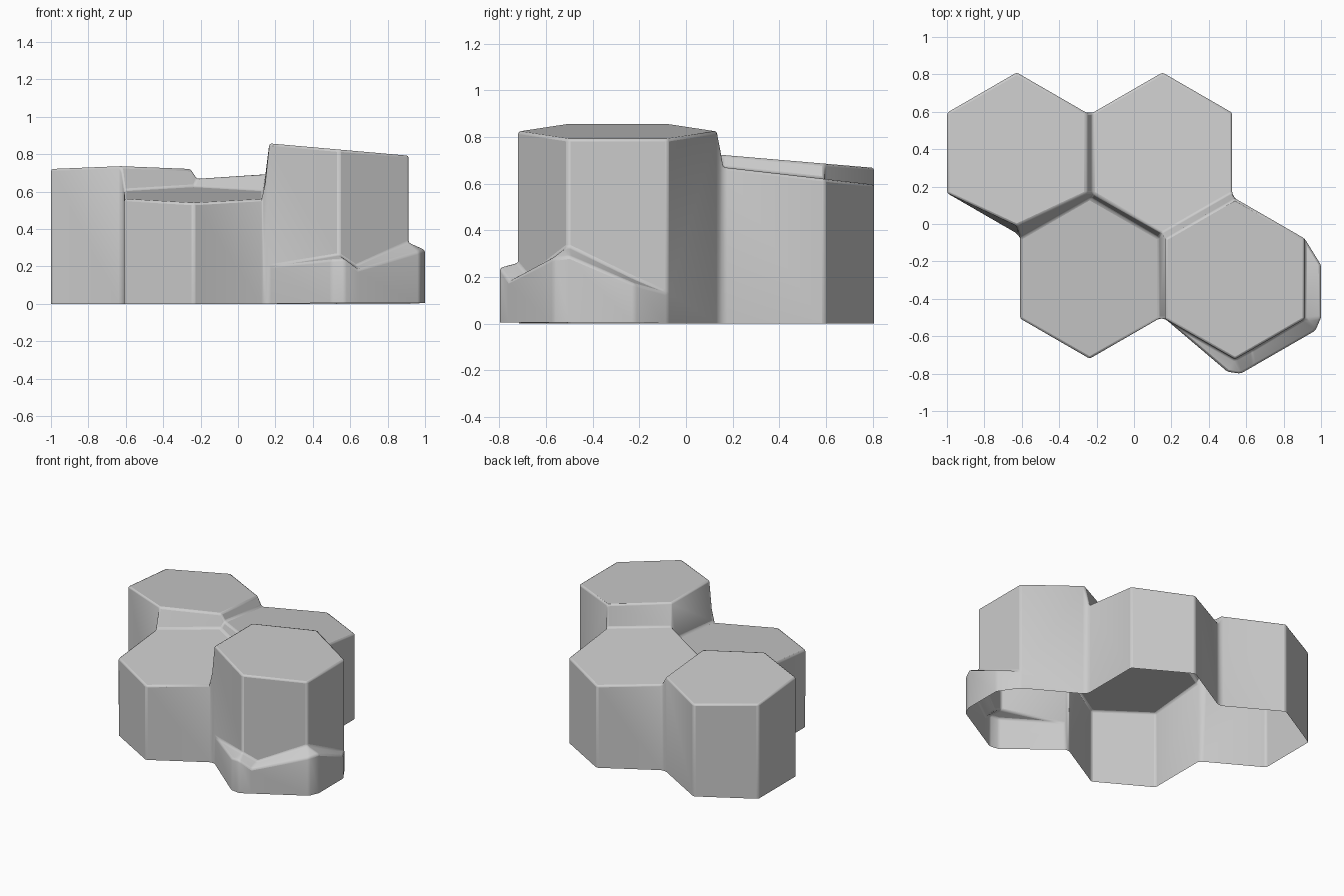
import bpy, bmesh, math

cube = bpy.data.objects.get("Cube")
if cube:
    bpy.data.objects.remove(cube, do_unlink=True)

# Corner order of every column, counter-clockwise from the back
N, NW, SW, S, SE, NE = range(6)
RADIUS = 0.43

# Column: centre x, centre y, top height at centre, slope in x, slope in y
COLUMNS = {
    "back_left": (-0.627, 0.38, 0.704, 0, -0.085),
    "back_mid": (0.152, 0.38, 0.645, 0, -0.115),
    "front_left": (-0.237, -0.29, 0.582, 0, 0.1),
    "front_right": (0.54, -0.293, 0.825, -0.088, 0),
}
# Neighbours: higher or first column, its edge, other column, its edge
SHARED = [
    ("back_left", SE, "back_mid", NW),
    ("back_left", S, "front_left", N),
    ("back_mid", SW, "front_left", NE),
    ("back_mid", S, "front_right", N),
    ("front_left", SE, "front_right", NW),
]

bm = bmesh.new()
top, ground, waist = {}, {}, {}


def face(points):
    """Add a face, ignoring repeated corners."""
    unique = list(dict.fromkeys(points))
    if len(unique) > 2:
        bm.faces.new(unique)


def drop(key):
    """Corner vertices from top to ground."""
    return [top[key]] + ([waist[key]] if key in waist else []) + [ground[key]]


def wall(a, b):
    face(drop(a) + drop(b)[::-1])


# Sloped hexagonal tops
for name, (cx, cy, h, sx, sy) in COLUMNS.items():
    for i in range(6):
        a = math.radians(90 + 60 * i)
        dx, dy = RADIUS * math.cos(a), RADIUS * math.sin(a)
        ground[name, i] = bm.verts.new((cx + dx, cy + dy, 0))
        if (name, i) == ("back_left", S):
            dy += 0.04
        top[name, i] = bm.verts.new((cx + dx, cy + dy, h + sx * dx + sy * dy))
    face([top[name, i] for i in range(6)])

# Flared skirt around the foot of the front right column
D = "front_right"


def on_corner(i, z):
    return bm.verts.new((ground[D, i].co.x, ground[D, i].co.y, z))


w_sw, w_s, w_se, w_ne = (on_corner(i, z) for i, z in
                         ((SW, 0.2), (S, 0.26), (SE, 0.33), (NE, 0.13)))
w_mid = bm.verts.new((0.63, -0.675, 0.2))
w_side = bm.verts.new((0.914, -0.22, 0.19))
waist[D, SW], waist[D, NE] = w_sw, w_ne
inner = [w_sw, w_s, w_s, w_mid, w_se, w_se, w_side, w_ne]
rim = [(0.5, -0.79, 0.235), (0.57, -0.8, 0.24), (0.64, -0.76, 0.185),
       (0.97, -0.57, 0.28), (1.0, -0.5, 0.29), (1.0, -0.22, 0.17)]
outer = [w_sw] + [bm.verts.new(p) for p in rim] + [w_ne]
base = [ground[D, SW]] + [bm.verts.new((x, y, 0.005)) for x, y, z in rim] + [ground[D, NE]]
for k in range(7):
    face([inner[k], inner[k + 1], outer[k + 1], outer[k]])
    face([outer[k], outer[k + 1], base[k + 1], base[k]])
face([top[D, SW], w_sw, w_s, top[D, S]])
face([top[D, S], w_s, w_mid, w_se, top[D, SE]])
face([top[D, SE], w_se, w_side, w_ne, top[D, NE]])

# Steps between neighbouring tops
done = {(D, SW), (D, S), (D, SE)}
for a, i, b, j in SHARED:
    i2, j2 = (i + 1) % 6, (j + 1) % 6
    face([top[a, i], top[a, i2], top[b, j], top[b, j2]])
    done |= {(a, i), (b, j)}
face([top["back_left", SE], top["back_mid", SW], top["front_left", N]])
face([top["back_mid", S], top["front_left", NE], top[D, NW]])

# Outer walls, and the narrow walls closing each gap
for key in top:
    if key not in done:
        wall(key, (key[0], (key[1] + 1) % 6))
wall(("back_left", NE), ("back_mid", NW))
wall(("back_left", S), ("front_left", NW))
wall(("back_mid", SE), (D, N))
wall(("front_left", SE), (D, SW))

loose = [v for v in bm.verts if not v.link_faces]
bmesh.ops.delete(bm, geom=loose, context="VERTS")
bmesh.ops.recalc_face_normals(bm, faces=bm.faces)
if max(bm.faces, key=lambda f: f.calc_area()).normal.z < 0:
    bmesh.ops.reverse_faces(bm, faces=bm.faces)

mesh = bpy.data.meshes.new("hexagonal_columns")
bm.to_mesh(mesh)
bm.free()
columns = bpy.data.objects.new("hexagonal_columns", mesh)
bpy.context.collection.objects.link(columns)

# Grey stone
stone = bpy.data.materials.new("stone_grey")
stone.use_nodes = True
grey = (0.6, 0.6, 0.6, 1)
stone.diffuse_color = grey
stone.node_tree.nodes["Principled BSDF"].inputs["Base Color"].default_value = grey
mesh.materials.append(stone)

# Softly rounded edges
bevel = columns.modifiers.new("soft_edges", "BEVEL")
bevel.width = 0.012
bevel.segments = 2
bevel.limit_method = "ANGLE"
bevel.angle_limit = math.radians(25)

bpy.ops.object.select_all(action="DESELECT")
columns.select_set(True)
bpy.context.view_layer.objects.active = columns
bpy.ops.object.shade_smooth_by_angle(angle=math.radians(50))
